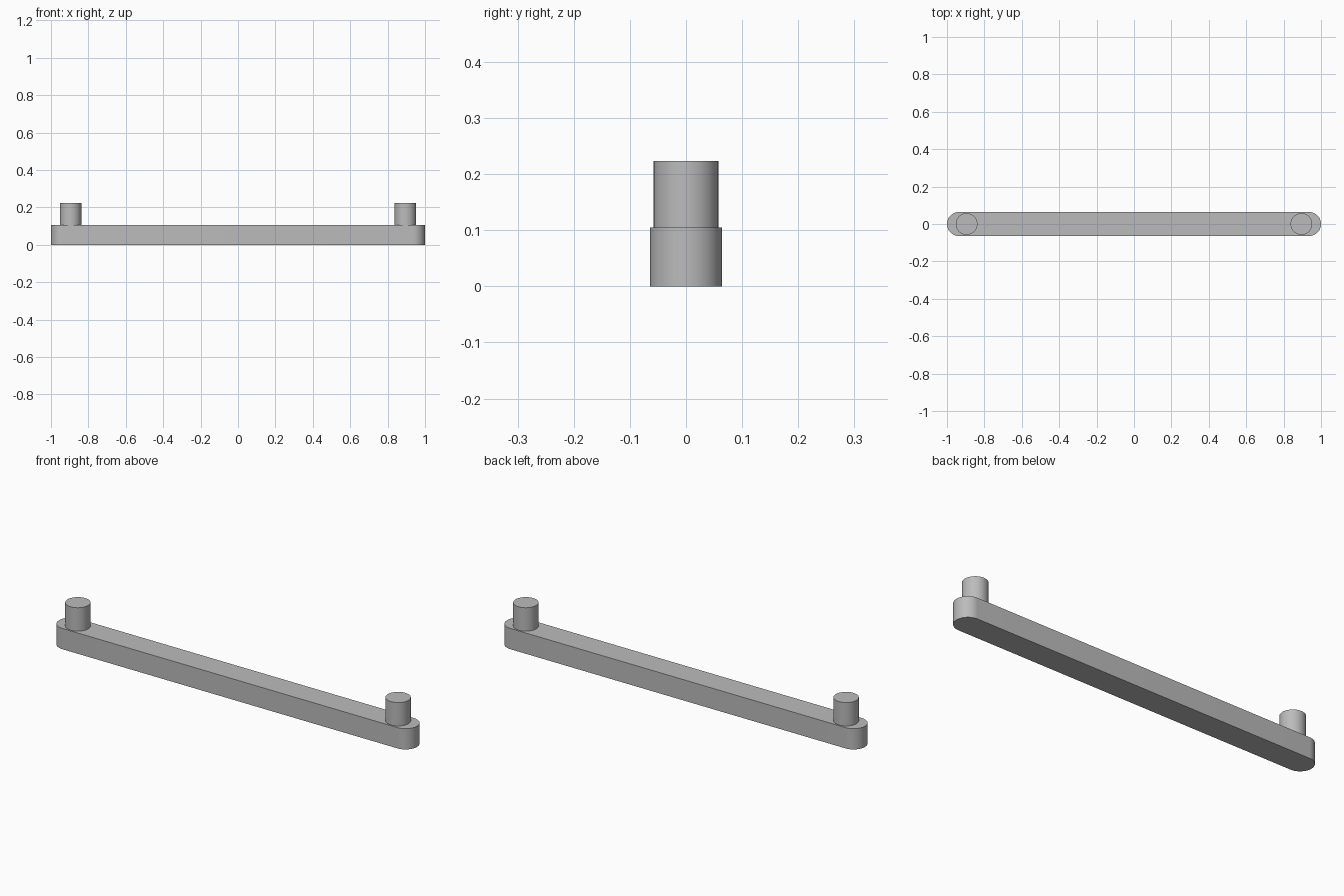
import bpy
import bmesh
from math import pi, cos, sin

cube = bpy.data.objects.get("Cube")
if cube:
    bpy.data.objects.remove(cube, do_unlink=True)

HALF_LENGTH, HALF_WIDTH, BAR_TOP = 1.0, 0.064, 0.105
PIN_X, PIN_RADIUS, PIN_TOP = 0.895, 0.058, 0.223
STEPS = 32

grey = bpy.data.materials.new("plain grey")
grey.use_nodes = True
colour = (0.5, 0.5, 0.5, 1)
grey.diffuse_color = colour
grey.node_tree.nodes["Principled BSDF"].inputs["Base Color"].default_value = colour


def extrude_outline(name, outline, bottom, top):
    """Solid prism from a flat outline, with smooth sides and sharp rims."""
    bm = bmesh.new()
    base = bm.faces.new([bm.verts.new((x, y, bottom)) for x, y in outline])
    result = bmesh.ops.extrude_face_region(bm, geom=[base], use_keep_orig=True)
    raised = [v for v in result["geom"] if isinstance(v, bmesh.types.BMVert)]
    bmesh.ops.translate(bm, verts=raised, vec=(0, 0, top - bottom))
    bmesh.ops.recalc_face_normals(bm, faces=bm.faces)
    mesh = bpy.data.meshes.new(name)
    bm.to_mesh(mesh)
    bm.free()
    mesh.materials.append(grey)
    obj = bpy.data.objects.new(name, mesh)
    bpy.context.collection.objects.link(obj)
    bpy.ops.object.select_all(action="DESELECT")
    obj.select_set(True)
    bpy.context.view_layer.objects.active = obj
    bpy.ops.object.shade_smooth_by_angle(angle=pi / 6)
    return obj


def arc(cx, radius, start, sweep, count):
    return [(cx + radius * cos(start + sweep * i / STEPS),
             radius * sin(start + sweep * i / STEPS)) for i in range(count)]


# Long bar with half-round ends
end_x = HALF_LENGTH - HALF_WIDTH
bar_outline = (arc(end_x, HALF_WIDTH, -pi / 2, pi, STEPS + 1)
               + arc(-end_x, HALF_WIDTH, pi / 2, pi, STEPS + 1))
extrude_outline("bar", bar_outline, 0, BAR_TOP)

# Upright round pin near each end
for side, sign in (("left", 1), ("right", -1)):
    circle = arc(sign * PIN_X, PIN_RADIUS, 0, 2 * pi, STEPS)
    extrude_outline(side + "_pin", circle, BAR_TOP, PIN_TOP)
